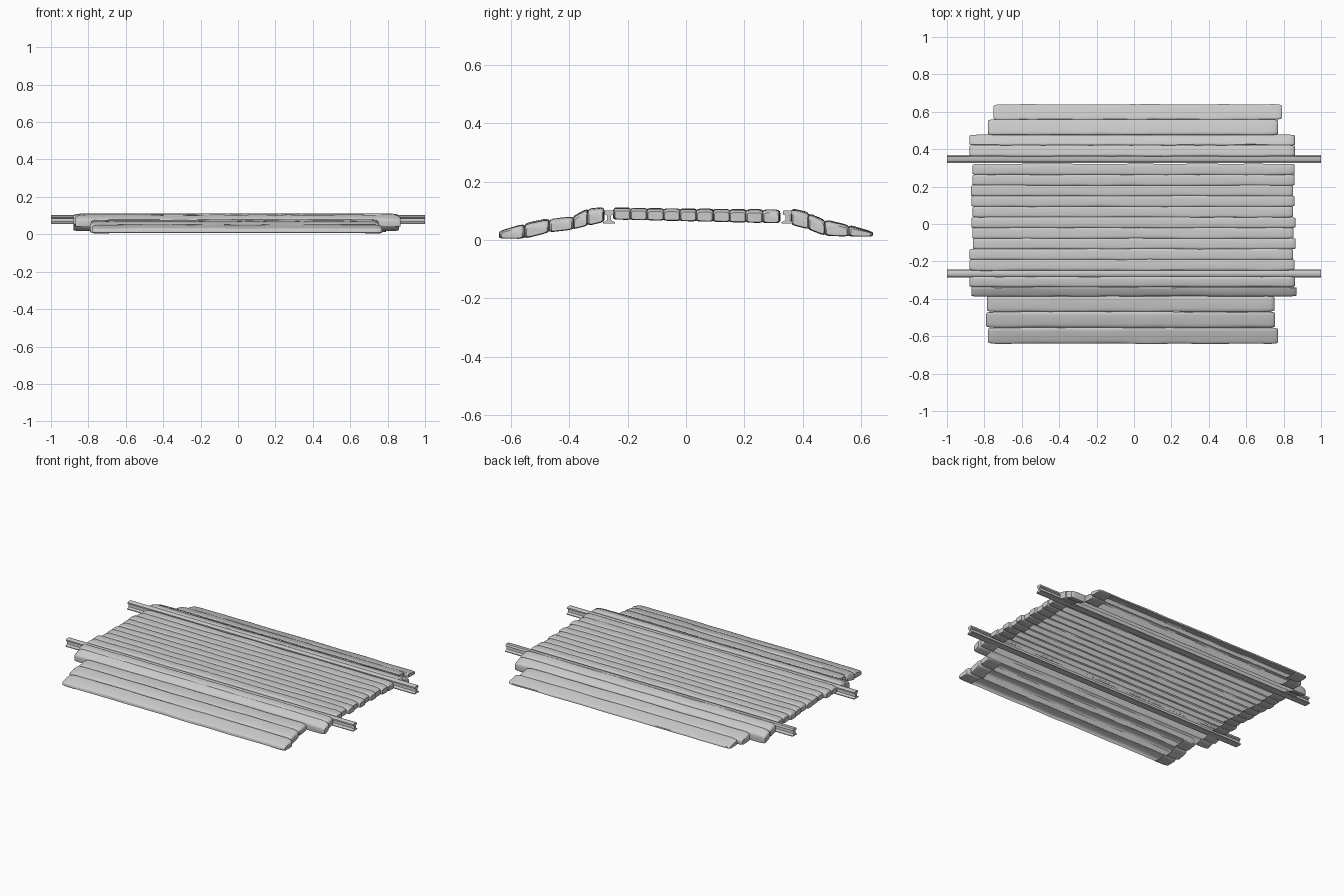
import bpy, bmesh, math, random
from mathutils import noise, Vector

if "Cube" in bpy.data.objects:
    bpy.data.objects.remove(bpy.data.objects["Cube"])

random.seed(4)


def finish(name, bm):
    me = bpy.data.meshes.new(name)
    bm.to_mesh(me)
    bm.free()
    ob = bpy.data.objects.new(name, me)
    bpy.context.collection.objects.link(ob)
    bpy.context.view_layer.objects.active = ob
    ob.select_set(True)
    bpy.ops.object.shade_smooth_by_angle(angle=math.radians(45))
    ob.select_set(False)


def loft(bm, rings):
    rows = [[bm.verts.new(p) for p in r] for r in rings]
    n = len(rows[0])
    for a, b in zip(rows, rows[1:]):
        for i in range(n):
            j = (i + 1) % n
            bm.faces.new((a[i], a[j], b[j], b[i]))
    bm.faces.new(rows[0][::-1])
    bm.faces.new(rows[-1])
    bmesh.ops.recalc_face_normals(bm, faces=bm.faces)


def plank(name, x0, x1, y0, y1, front, back):
    """Worn timber; front/back give (bottom, top) heights at y0/y1."""
    seed = random.uniform(0, 100)
    length = x1 - x0
    # worn ends: inset along x, and shrink of the section
    ends = [(0, .70), (.006, .86), (.018, .95), (.04, 1), (.09, 1)]
    stations = [(x0 + d, s) for d, s in ends]
    stations += [(x0 + length * k / 40, 1) for k in range(3, 38)]
    stations += [(x1 - d, s) for d, s in reversed(ends)]
    rings = []
    for x, s in stations:
        ring = []
        for k in range(16):
            a = math.tau * (k + .5) / 16
            c, d = math.cos(a), math.sin(a)
            u = math.copysign(abs(c) ** .38, c) * (.4 + .6 * s)
            v = math.copysign(abs(d) ** (.42 if d > 0 else .3), d)
            v = v * s - (1 - s) * .6           # tops wear down most
            t = (u + 1) / 2
            bottom = front[0] + (back[0] - front[0]) * t
            top = front[1] + (back[1] - front[1]) * t
            w = noise.noise(Vector((x * 7, seed, c))) * .003
            h = noise.noise(Vector((x * 5, seed + 9, d))) * .003
            y = y0 + (y1 - y0) * t + w * abs(u)
            z = bottom + (top - bottom) * (v + 1) / 2 + h * max(v, 0)
            ring.append((x, y, max(z, 0)))
        rings.append(ring)
    bm = bmesh.new()
    loft(bm, rings)
    # the underside is open except for a short return at each end
    bm.normal_update()
    hidden = [f for f in bm.faces if f.normal.z < -.5
              and x0 + .085 < f.calc_center_median().x < x1 - .085]
    bmesh.ops.delete(bm, geom=hidden, context='FACES')
    finish(name, bm)


# Front approach ramp timbers
front_ramp = [
    (-.78, .77, -.64, -.553, (.005, .030), (.004, .056)),
    (-.79, .755, -.555, -.468, (.004, .056), (.026, .074)),
    (-.785, .75, -.47, -.384, (.026, .071), (.036, .081)),
    (-.87, .87, -.388, -.335, (.036, .080), (.05, .108)),
    (-.88, .86, -.338, -.281, (.048, .106), (.062, .112)),
]
# Back approach ramp timbers
back_ramp = [
    (-.88, .86, .361, .422, (.052, .108), (.036, .094)),
    (-.88, .86, .42, .477, (.036, .092), (.014, .068)),
    (-.78, .77, .475, .56, (.014, .07), (.012, .05)),
    (-.75, .79, .557, .64, (.012, .052), (.012, .028)),
]
for i, p in enumerate(front_ramp):
    plank(f"front_ramp_plank_{i + 1}", *p)
for i, p in enumerate(back_ramp):
    plank(f"back_ramp_plank_{i + 1}", *p)

# Deck timbers between the rails
count, ya, yb = 10, -.247, .320
step = (yb - ya) / count
for i in range(count):
    a = ya + i * step
    f = i / count
    bot, top = .070 - .013 * f, .110 - .007 * f
    plank(f"deck_plank_{i + 1}", -.872 + random.uniform(-.012, .012),
          .86 + random.uniform(-.012, .008), a - .002, a + step + .002,
          (bot, top), (bot - .001, top))

# Two steel rails: foot, web and head
half = [(.021, .056), (.021, .061), (.007, .068), (.006, .084),
        (.016, .089), (.016, .098), (.012, .102)]
section = half + [(-y, z) for y, z in reversed(half)]
for name, yc in (("front_rail", -.264), ("back_rail", .348)):
    bm = bmesh.new()
    loft(bm, [[(x, yc + y, z) for y, z in section] for x in (-1, 1)])
    finish(name, bm)
